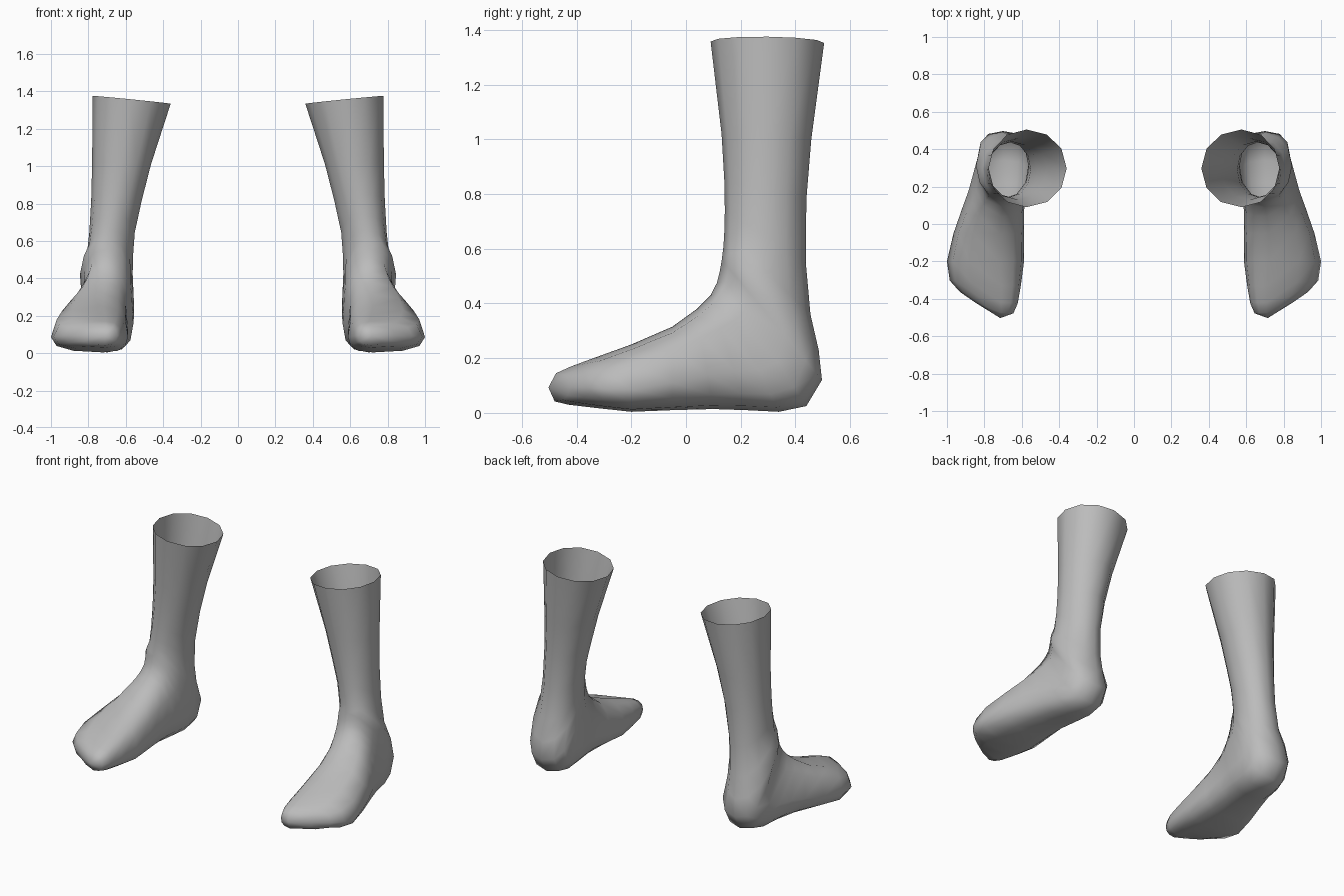
import bpy, bmesh, math

cube = bpy.data.objects.get("Cube")
if cube:
    bpy.data.objects.remove(cube, do_unlink=True)

SIDES = 12

# One plain grey for everything
grey = bpy.data.materials.new("plain grey")
grey.use_nodes = True
colour = (0.5, 0.5, 0.5, 1.0)
grey.diffuse_color = colour
grey.node_tree.nodes["Principled BSDF"].inputs["Base Color"].default_value = colour

# Cross-sections: upper y, z, lower y, z, inner x, outer x, ridge x,
# position of the widest point (0 = lower, 1 = upper), backward sweep of outer side
FOOT = [
    (-.475, .145, -.48, .042, .645, .84, .71, .50, .40),
    (-.42, .17, -.43, .030, .622, .93, .71, .45, .28),
    (-.33, .203, -.33, .018, .605, .985, .71, .38, .10),
    (-.20, .25, -.20, .004, .588, 1.0, .72, .33, 0),
    (-.05, .315, -.05, .010, .587, .965, .72, .33, 0),
    (.04, .38, .10, .014, .587, .92, .71, .34, 0),
    (.09, .43, .22, .010, .572, .885, .70, .34, 0),
    (.113, .475, .34, .004, .560, .86, .70, .32, 0),
    (.123, .515, .44, .025, .557, .84, .70, .33, 0),
    (.131, .56, .497, .12, .557, .835, .70, .38, 0),
]
LEG = [
    (.137, .61, .485, .23, .563, .845, .695, .50, 0),
    (.140, .66, .455, .36, .562, .81, .685, .50, 0),
    (.142, .74, .438, .55, .552, .795, .67, .50, 0),
    (.140, .85, .440, .78, .515, .785, .65, .50, 0),
    (.130, 1.02, .458, 1.0, .465, .78, .62, .50, 0),
    (.090, 1.37, .505, 1.365, .36, .777, .575, .50, 0),
]


def section(row, power):
    """Closed ring of points through the four extremes of a section."""
    ay, az, by, bz, xi, xo, xr, f, sweep = row
    cy, cz = by + (ay - by) * f, bz + (az - bz) * f
    ring = []
    for k in range(SIDES):
        t = 2 * math.pi * k / SIDES
        c, s = math.cos(t), math.sin(t)
        u, v = abs(c) ** (2 / power), abs(s) ** (2 / power)
        ey, ez = (ay, az) if c > 0 else (by, bz)
        x = xr + ((xo if s > 0 else xi) - xr) * v
        y = cy + (ey - cy) * u + sweep * max(0, x - xr)
        ring.append([x, y, cz + (ez - cz) * u])
    return ring


def build_foot(name, side):
    rings = [section(r, 2.5) for r in FOOT] + [section(r, 2.05) for r in LEG]
    # The open rim dips towards the inner side
    for p in rings[-1]:
        p[2] += 0.1 * (p[0] - 0.70)

    bm = bmesh.new()
    loops = [[bm.verts.new((side * x, y, z)) for x, y, z in r] for r in rings]
    for a, b in zip(loops, loops[1:]):
        for k in range(SIDES):
            j = (k + 1) % SIDES
            bm.faces.new((a[k], a[j], b[j], b[k]))
    # Rounded toe end
    tip = bm.verts.new((side * 0.715, -0.503, 0.093))
    for k in range(SIDES):
        bm.faces.new((tip, loops[0][(k + 1) % SIDES], loops[0][k]))
    bmesh.ops.recalc_face_normals(bm, faces=bm.faces)

    mesh = bpy.data.meshes.new(name)
    bm.to_mesh(mesh)
    bm.free()
    mesh.shade_smooth()
    mesh.materials.append(grey)
    bpy.context.collection.objects.link(bpy.data.objects.new(name, mesh))


build_foot("left_foot_and_shin", 1)
build_foot("right_foot_and_shin", -1)
